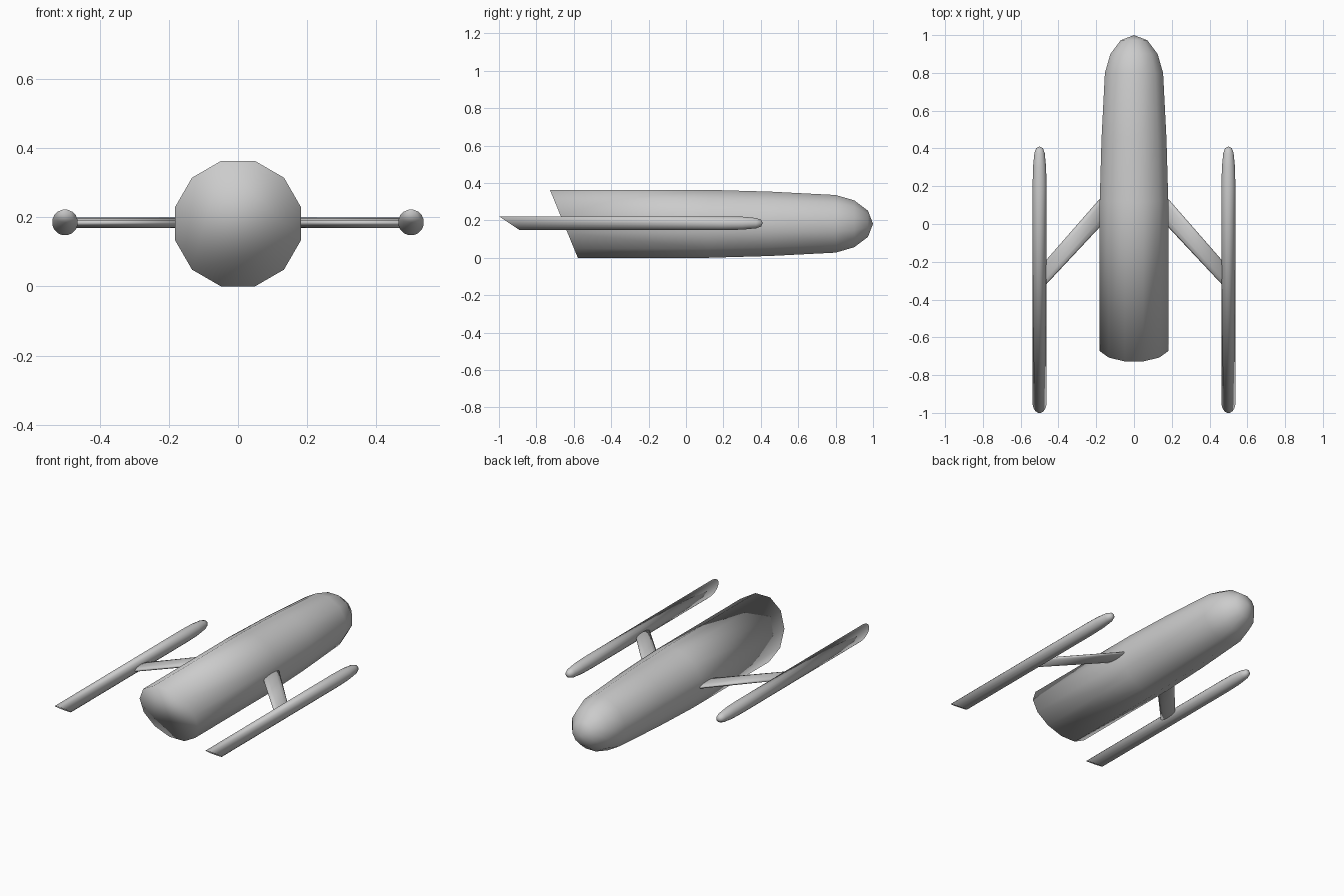
import bpy, bmesh
from math import sin, cos, pi, radians

if "Cube" in bpy.data.objects:
    bpy.data.objects.remove(bpy.data.objects["Cube"])


def finish(name, bm):
    bmesh.ops.recalc_face_normals(bm, faces=bm.faces)
    me = bpy.data.meshes.new(name)
    bm.to_mesh(me)
    bm.free()
    for p in me.polygons:
        p.use_smooth = True
    ob = bpy.data.objects.new(name, me)
    bpy.context.collection.objects.link(ob)
    return ob


def loft(bm, rings, tip=None):
    """Bridge rings of points, cap the last, and close the first on a tip or a cap."""
    vs = [[bm.verts.new(p) for p in r] for r in rings]
    n = len(vs[0])
    for a, b in zip(vs, vs[1:]):
        for i in range(n):
            j = (i + 1) % n
            bm.faces.new((a[i], a[j], b[j], b[i]))
    bm.faces.new(vs[-1])
    if tip:
        t = bm.verts.new(tip)
        for i in range(n):
            bm.faces.new((t, vs[0][(i + 1) % n], vs[0][i]))
    else:
        bm.faces.new(vs[0])


def round_body(name, x, z, sides, tip_y, profile, rear_y, slant):
    """Body along y with a rounded nose and a slanted tail; rear_y is at the axis."""
    off = pi / sides
    rings = []
    for k, (y, r) in enumerate(profile + [(rear_y, profile[-1][1])]):
        s = slant if k == len(profile) else 0
        ring = []
        for i in range(sides):
            a = off + 2 * pi * i / sides
            dx, dz = r * cos(a), r * sin(a)
            ring.append((x + dx, y - s * dz, z + dz))
        rings.append(ring)
    bm = bmesh.new()
    loft(bm, rings, (x, tip_y, z))
    return finish(name, bm)


# Main hull: twelve-sided with a blunt nose and raked stern
k = 1 / cos(radians(15))
hull_profile = [(0.973, 0.07 * k), (0.9, 0.125 * k), (0.8, 0.154 * k),
                (0.45, 0.172 * k), (0.12, 0.1815 * k)]
round_body("hull", 0, 0.1815, 12, 1.0, hull_profile, -0.653, 0.41)

for side, label in ((-1, "left"), (1, "right")):
    # Slim side pod with a long raked tail
    pod_profile = [(0.402, 0.018), (0.375, 0.028), (0.3, 0.0355), (0.2, 0.0375)]
    round_body(label + "_pod", side * 0.5, 0.185, 16, 0.41,
               pod_profile, -0.945, 1.5)

    # Swept strut with a flat oval section
    rings = []
    for x, y, half in ((0.1, 0.148, 0.078), (0.5, -0.294, 0.063)):
        rings.append([(side * x, y + half * cos(2 * pi * i / 12),
                       0.184 + 0.0147 * sin(2 * pi * i / 12)) for i in range(12)])
    bm = bmesh.new()
    loft(bm, rings)
    finish(label + "_strut", bm)
